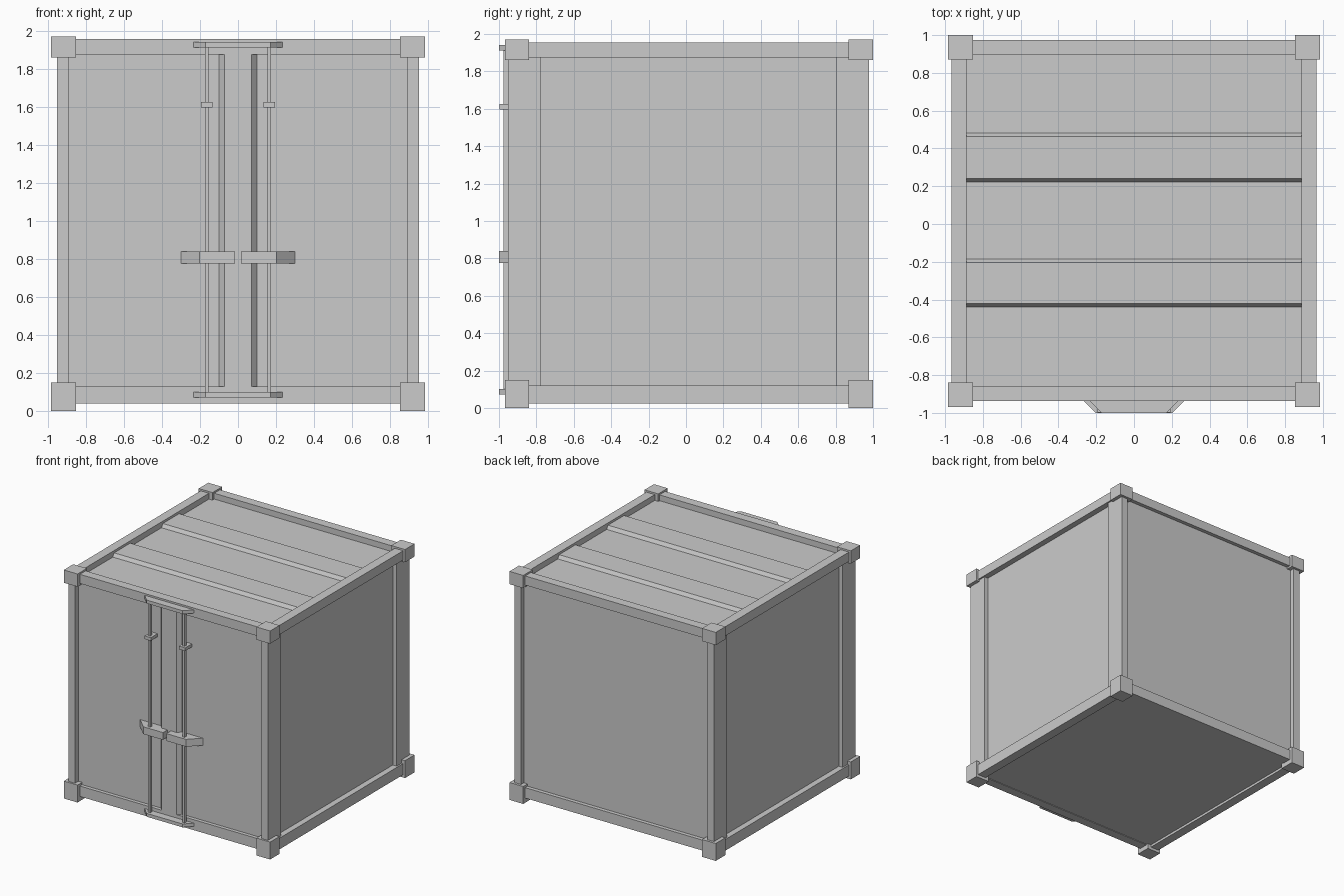
import bpy
import bmesh
from mathutils import Vector

cube = bpy.data.objects.get("Cube")
if cube:
    bpy.data.objects.remove(cube, do_unlink=True)

GREY = (0.6, 0.6, 0.6, 1.0)
metal = bpy.data.materials.new("grey_metal")
metal.use_nodes = True
metal.diffuse_color = GREY
metal.node_tree.nodes["Principled BSDF"].inputs["Base Color"].default_value = GREY


def finish(name, bm):
    bmesh.ops.recalc_face_normals(bm, faces=bm.faces)
    mesh = bpy.data.meshes.new(name)
    bm.to_mesh(mesh)
    bm.free()
    mesh.materials.append(metal)
    obj = bpy.data.objects.new(name, mesh)
    bpy.context.collection.objects.link(obj)
    return obj


def box(name, x, y, z):
    """Box given by its (min, max) range on each axis."""
    bm = bmesh.new()
    bmesh.ops.create_cube(bm, size=1)
    for v in bm.verts:
        v.co = [r[0] if c < 0 else r[1] for c, r in zip(v.co, (x, y, z))]
    return finish(name, bm)


def prism(name, profile, offset):
    """Extrude a flat 3D outline along the offset vector."""
    bm = bmesh.new()
    face = bm.faces.new([bm.verts.new(p) for p in profile])
    out = bmesh.ops.extrude_face_region(bm, geom=[face])
    moved = [g for g in out["geom"] if isinstance(g, bmesh.types.BMVert)]
    bmesh.ops.translate(bm, verts=moved, vec=Vector(offset))
    return finish(name, bm)


def span(side, near, far):
    """Range between two distances on one side of the centre."""
    return tuple(sorted((side * near, side * far)))


SIDES = ((1, "left"), (-1, "right"))
ENDS = (("front", (-0.968, -0.84), (-0.952, -0.775), (-0.936, -0.857)),
        ("back", (0.87, 1.0), (0.802, 0.979), (0.894, 0.973)))

# Recessed walls, roof and floor
box("container_body", (-0.915, 0.915), (-0.905, 0.94), (0.045, 1.905))

# Frame: corner blocks, posts and rails
for end, block_y, post_y, rail_y in ENDS:
    for s, side in SIDES:
        for level, z in (("bottom", (0, 0.15)), ("top", (1.86, 1.97))):
            box(f"{end}_{side}_{level}_corner_block", span(s, 0.853, 0.984), block_y, z)
        box(f"{end}_{side}_post", span(s, 0.889, 0.952), post_y, (0.1, 1.9))
    box(f"{end}_bottom_rail", (-0.9, 0.9), rail_y, (0.04, 0.13))
    box(f"{end}_top_rail", (-0.9, 0.9), rail_y, (1.876, 1.955))
for s, side in SIDES:
    box(f"{side}_bottom_rail", span(s, 0.886, 0.966), (-0.86, 0.9), (0.024, 0.12))
    box(f"{side}_top_rail", span(s, 0.886, 0.966), (-0.86, 0.9), (1.875, 1.955))

# Raised roof ribs
for i, (back, front) in enumerate(((0.484, 0.22), (-0.182, -0.443))):
    prism(f"roof_rib_{i + 1}",
          [(-0.886, back, 1.9), (-0.886, back - 0.021, 1.935),
           (-0.886, front + 0.021, 1.935), (-0.886, front, 1.9)],
          (1.772, 0, 0))

# Raised strip where the doors meet
prism("door_centre_strip",
      [(-0.105, -0.9, 0.13), (-0.071, -0.938, 0.13),
       (0.071, -0.938, 0.13), (0.105, -0.9, 0.13)], (0, 0, 1.746))

# Lock rod brackets on the front rails
for level, z in (("bottom", 0.072), ("top", 1.911)):
    prism(f"{level}_lock_bracket",
          [(-0.237, -0.934, z), (-0.172, -1, z), (0.172, -1, z), (0.237, -0.934, z)],
          (0, 0, 0.029))

# Lock rods, clips and handles, one set per door
for s, side in SIDES:
    box(f"{side}_lock_rod", span(s, 0.154, 0.174), (-0.976, -0.953), (0.08, 1.93))
    box(f"{side}_rod_clip", span(s, 0.134, 0.194), (-0.997, -0.9), (1.597, 1.624))
    prism(f"{side}_door_handle",
          [(s * 0.016, -0.9, 0.776), (s * 0.016, -1, 0.776),
           (s * 0.203, -1, 0.776), (s * 0.305, -0.9, 0.776)], (0, 0, 0.063))
